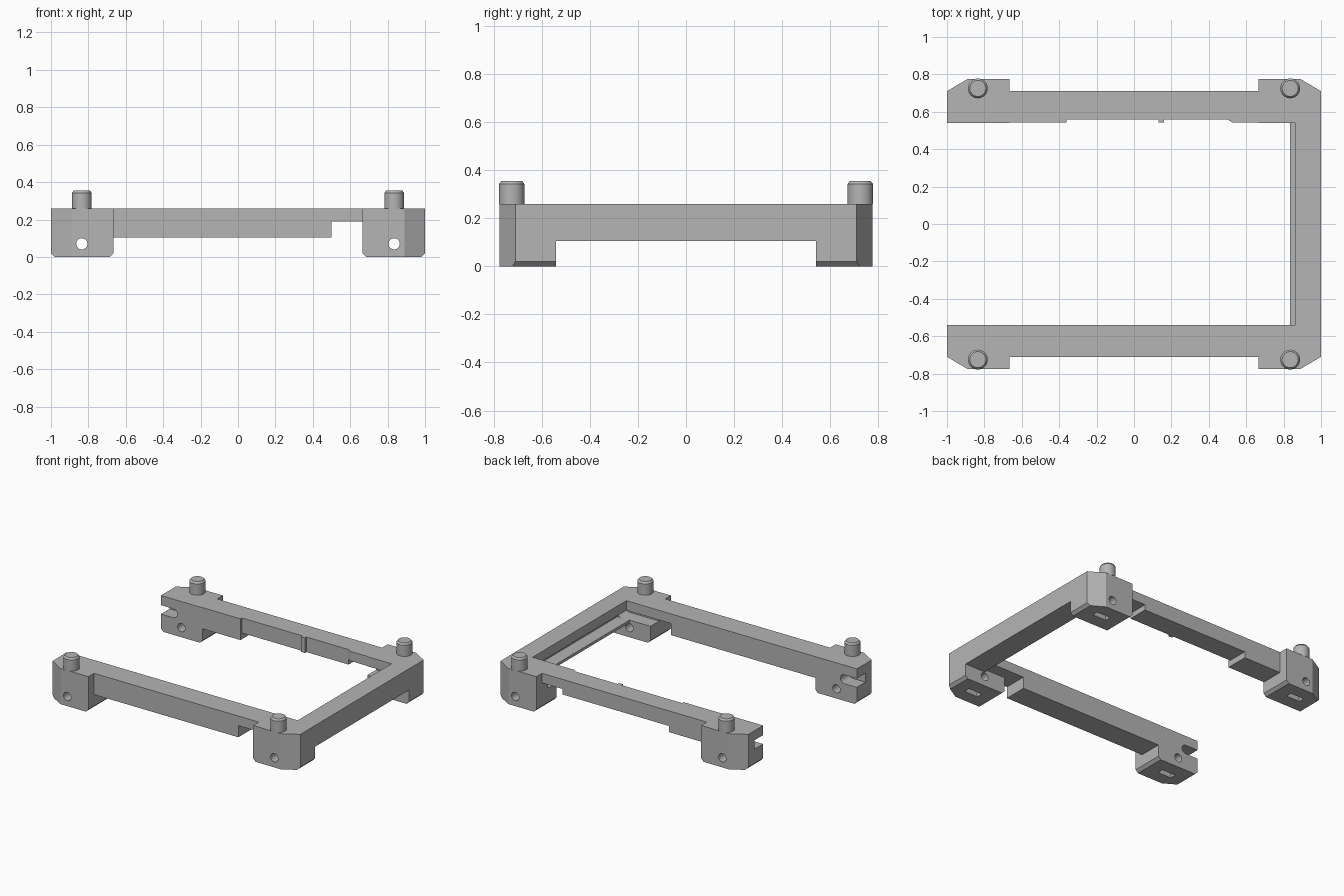
import bpy, bmesh, math
from mathutils import Vector

if "Cube" in bpy.data.objects:
    bpy.data.objects.remove(bpy.data.objects["Cube"])

grey = bpy.data.materials.new("light_grey")
grey.diffuse_color = (0.46, 0.46, 0.46, 1)
grey.use_nodes = True
grey.node_tree.nodes["Principled BSDF"].inputs["Base Color"].default_value = grey.diffuse_color


def finish(bm, name):
    bmesh.ops.recalc_face_normals(bm, faces=bm.faces)
    mesh = bpy.data.meshes.new(name)
    bm.to_mesh(mesh)
    bm.free()
    mesh.materials.append(grey)
    obj = bpy.data.objects.new(name, mesh)
    bpy.context.collection.objects.link(obj)
    return obj


def prism(name, pts, lo, hi, axis="z"):
    """Extrude a 2D outline: (x, y) along z, or (x, z) along y."""
    place = (lambda p, t: (p[0], p[1], t)) if axis == "z" else (lambda p, t: (p[0], t, p[1]))
    bm = bmesh.new()
    a = [bm.verts.new(place(p, lo)) for p in pts]
    b = [bm.verts.new(place(p, hi)) for p in pts]
    bm.faces.new(a)
    bm.faces.new(b)
    for i in range(len(pts)):
        j = (i + 1) % len(pts)
        bm.faces.new((a[i], a[j], b[j], b[i]))
    return finish(bm, name)


def box(name, x0, x1, y0, y1, z0, z1):
    return prism(name, [(x0, y0), (x1, y0), (x1, y1), (x0, y1)], z0, z1)


def cut(obj, cutter):
    cutter.hide_render = True
    mod = obj.modifiers.new("cut", "BOOLEAN")
    mod.operation, mod.solver, mod.object = "DIFFERENCE", "EXACT", cutter
    bpy.context.view_layer.objects.active = obj
    bpy.ops.object.modifier_apply(modifier=mod.name)
    bpy.data.objects.remove(cutter)


def slice_off(bm, co, no):
    geom = bm.verts[:] + bm.edges[:] + bm.faces[:]
    bmesh.ops.bisect_plane(bm, geom=geom, plane_co=co, plane_no=no, clear_outer=True)
    bmesh.ops.holes_fill(bm, edges=[e for e in bm.edges if e.is_boundary])


def circle(cx, cz, r, n=24):
    return [(cx + r * math.cos(2 * math.pi * i / n), cz + r * math.sin(2 * math.pi * i / n))
            for i in range(n)]


def corner_block(name, sx, sy):
    # foot block with a clipped outer corner and chamfered lower edges
    bm = bmesh.new()
    bmesh.ops.create_cube(bm, size=1)
    for v in bm.verts:
        v.co = Vector((sx * (0.8325 + v.co.x * 0.335), sy * (0.6575 + v.co.y * 0.235),
                       0.13 + v.co.z * 0.26))
    slice_off(bm, (sx, sy * 0.71, 0), (sx * 0.065, sy * 0.11, 0))
    slice_off(bm, (sx, 0, 0.02), (sx, 0, -1))
    slice_off(bm, (sx * 0.665, 0, 0.02), (-sx, 0, -1))
    obj = finish(bm, name)
    # cross hole and nut slot underneath
    cut(obj, prism("hole_cutter", circle(sx * 0.835, 0.07, 0.03), sy * 0.4, sy * 0.9, "y"))
    cut(obj, box("nut_cutter", sx * 0.835 - 0.055, sx * 0.835 + 0.055,
                 sy * 0.66 - 0.022, sy * 0.66 + 0.022, -0.05, 0.11))
    # board groove, open to the inside, with a rounded closed end
    zc, r = 0.1575, 0.0325
    end, start = (-0.90, -1.1) if sx < 0 else (0.90, 0.6)
    s = 1 if end > start else -1
    arc = [(end + s * r * math.cos(t), zc + r * math.sin(t))
           for t in [math.pi * (i / 8 - 0.5) for i in range(9)]]
    cut(obj, prism("groove_cutter", [(start, zc - r)] + arc + [(start, zc + r)],
                   sy * 0.5, sy * 0.64, "y"))


def pin(name, x, y):
    # round peg with a chamfered top
    rings = [(0.053, 0.26), (0.053, 0.342), (0.043, 0.355)]
    bm = bmesh.new()
    n = 32
    loops = [[bm.verts.new((px, py, z)) for px, py in circle(x, y, r, n)] for r, z in rings]
    for a, b in zip(loops, loops[1:]):
        for i in range(n):
            j = (i + 1) % n
            bm.faces.new((a[i], a[j], b[j], b[i]))
    bm.faces.new(loops[0])
    bm.faces.new(loops[-1])
    obj = finish(bm, name)
    bpy.ops.object.select_all(action="DESELECT")
    obj.select_set(True)
    bpy.context.view_layer.objects.active = obj
    bpy.ops.object.shade_smooth_by_angle(angle=math.radians(30))


for sx, side in ((-1, "left"), (1, "right")):
    for sy, end in ((-1, "front"), (1, "back")):
        corner_block(f"{end}_{side}_block", sx, sy)
        pin(f"{end}_{side}_pin", sx * 0.835, sy * 0.725)

# front bar, notched below near the right block
prism("front_bar", [(-0.665, 0.105), (0.5, 0.105), (0.5, 0.19), (0.665, 0.19),
                    (0.665, 0.26), (-0.665, 0.26)], -0.71, -0.54, "y")

# back bar in three depths, with a small nub on the inner face
box("back_bar_left", -0.665, -0.36, 0.543, 0.71, 0.105, 0.26)
box("back_bar_middle", -0.36, 0.5, 0.56, 0.71, 0.15, 0.26)
prism("back_bar_right", [(0.5, 0.56), (0.525, 0.543), (0.665, 0.543), (0.665, 0.71),
                         (0.5, 0.71)], 0.19, 0.26)
box("back_bar_nub", 0.13, 0.16, 0.543, 0.56, 0.15, 0.26)

# right bar: C-shaped section with the board groove and a protruding lower lip
prism("right_bar", [(1, 0.105), (1, 0.26), (0.86, 0.26), (0.86, 0.19), (0.93, 0.19),
                    (0.93, 0.125), (0.835, 0.125), (0.835, 0.105)], -0.54, 0.54, "y")
